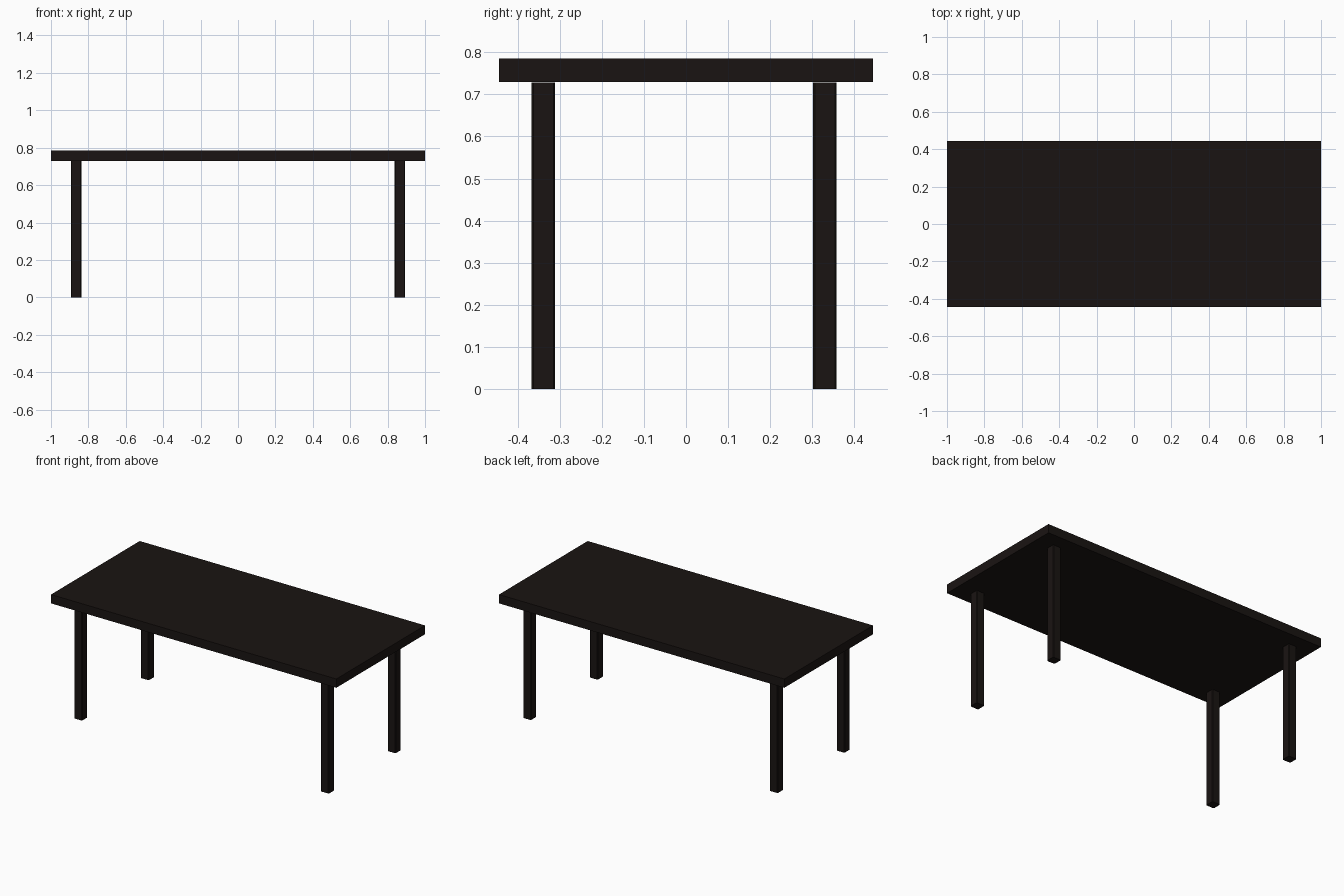
import bpy, bmesh

if "Cube" in bpy.data.objects:
    bpy.data.objects.remove(bpy.data.objects["Cube"])

mat = bpy.data.materials.new("dark_wood")
mat.diffuse_color = (0.010, 0.007, 0.006, 1)
mat.use_nodes = True
mat.node_tree.nodes["Principled BSDF"].inputs["Base Color"].default_value = mat.diffuse_color


def box(name, x, y, z, chamfer=0.0):
    """Box from (min, max) ranges, with optionally chamfered upright edges."""
    bm = bmesh.new()
    bmesh.ops.create_cube(bm, size=1)
    for v in bm.verts:
        v.co = [r[0] if c < 0 else r[1] for c, r in zip(v.co, (x, y, z))]
    if chamfer:
        upright = [e for e in bm.edges
                   if abs(e.verts[0].co.z - e.verts[1].co.z) > 0.01]
        bmesh.ops.bevel(bm, geom=upright, offset=chamfer, segments=1,
                        affect='EDGES')
    mesh = bpy.data.meshes.new(name)
    bm.to_mesh(mesh)
    bm.free()
    mesh.materials.append(mat)
    obj = bpy.data.objects.new(name, mesh)
    bpy.context.collection.objects.link(obj)
    return obj


# Table top
box("table_top", (-1, 1), (-0.444, 0.444), (0.729, 0.785))

# Four legs
for side, x in (("left", (-0.893, -0.837)), ("right", (0.837, 0.893))):
    for end, y in (("front", (-0.367, -0.311)), ("back", (0.302, 0.358))):
        box(f"{end}_{side}_leg", x, y, (0, 0.728), chamfer=0.004)
